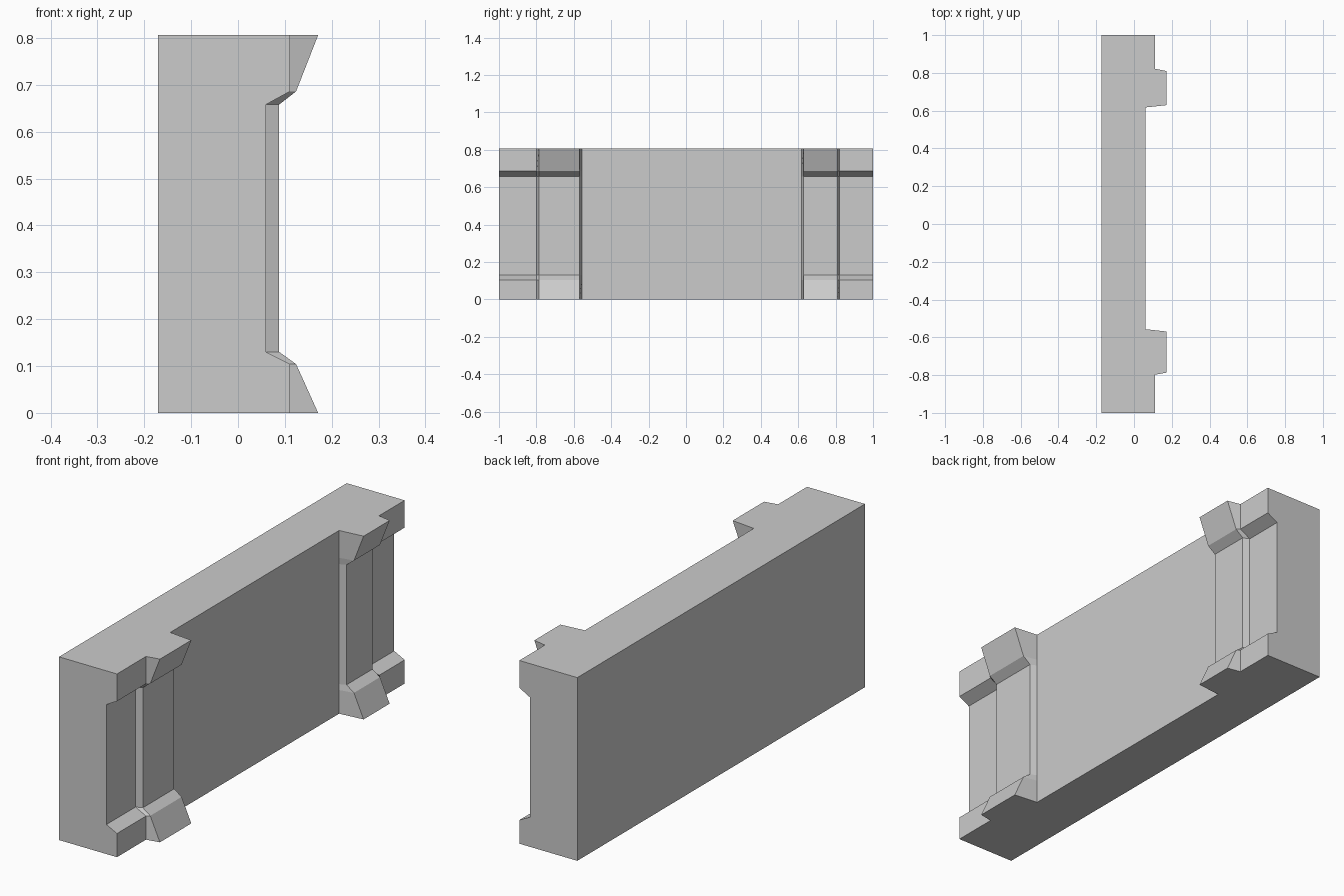
import bpy, bmesh, math

if "Cube" in bpy.data.objects:
    bpy.data.objects.remove(bpy.data.objects["Cube"])

BACK = -0.171
# Heights shared by every vertical profile, and the front x at each height
HEIGHTS = [0, 0.104, 0.13, 0.658, 0.686, 0.806]
END = [0.111, 0.111, 0.06, 0.06, 0.111, 0.111]
PILASTER = [0.171, 0.124, 0.088, 0.088, 0.124, 0.171]
PANEL = [0.06] * 6

# Profiles placed along the length of the wall
SECTIONS = [(-1, END), (-0.798, END), (-0.787, PILASTER), (-0.569, PILASTER),
            (-0.557, PANEL), (0.617, PANEL), (0.629, PILASTER),
            (0.81, PILASTER), (0.822, END), (1, END)]

bm = bmesh.new()

# Moulded front surface lofted through the profiles
cols = [[bm.verts.new((x, y, z)) for x, z in zip(prof, HEIGHTS)]
        for y, prof in SECTIONS]
for a, b in zip(cols, cols[1:]):
    for i in range(len(HEIGHTS) - 1):
        bm.faces.new((a[i], b[i], b[i + 1], a[i + 1]))

# Flat back, ends, top and bottom
back = [[bm.verts.new((BACK, y, z)) for z in (0, HEIGHTS[-1])] for y in (-1, 1)]
(l0, l1), (r0, r1) = back
bm.faces.new((l0, l1, r1, r0))
bm.faces.new([l1, l0] + cols[0])
bm.faces.new([r1, r0] + cols[-1])
bm.faces.new([r0, l0] + [c[0] for c in cols])
bm.faces.new([r1, l1] + [c[-1] for c in cols])

# Merge the coplanar strips of the middle panel
bmesh.ops.dissolve_limit(bm, angle_limit=math.radians(0.1),
                         verts=bm.verts[:], edges=bm.edges[:])
bmesh.ops.recalc_face_normals(bm, faces=bm.faces[:])

mesh = bpy.data.meshes.new("wall_panel")
bm.to_mesh(mesh)
bm.free()
bpy.context.collection.objects.link(bpy.data.objects.new("wall_panel", mesh))
